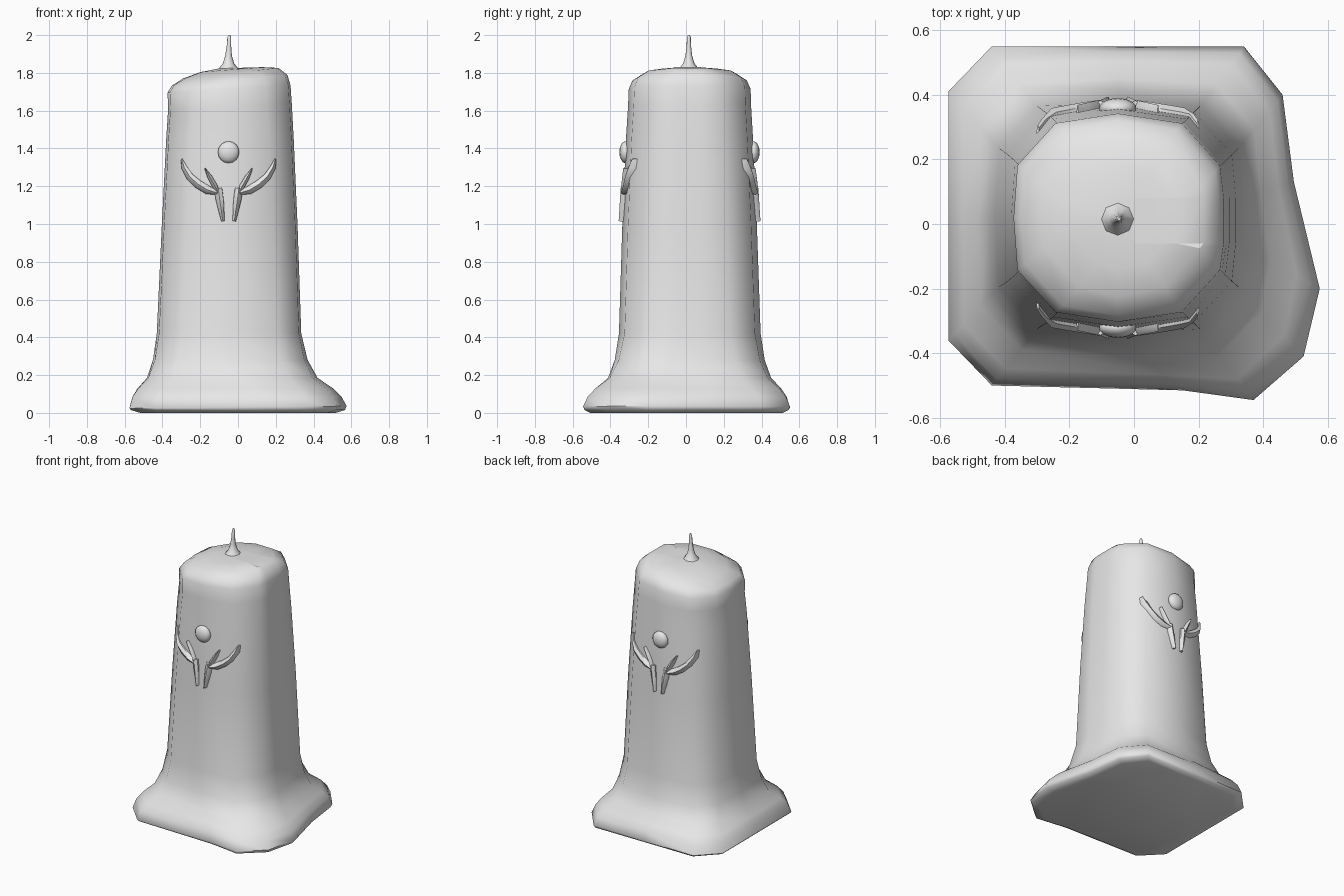
import bpy, bmesh, math
from mathutils import Vector
from mathutils.bvhtree import BVHTree

if "Cube" in bpy.data.objects:
    bpy.data.objects.remove(bpy.data.objects["Cube"])

wax = bpy.data.materials.new("pale_grey")
wax.diffuse_color = (0.8, 0.8, 0.8, 1)
wax.use_nodes = True
wax.node_tree.nodes["Principled BSDF"].inputs["Base Color"].default_value = wax.diffuse_color
CX, CY = -0.05, 0.02


def finish(name, bm, angle):
    bmesh.ops.recalc_face_normals(bm, faces=bm.faces)
    me = bpy.data.meshes.new(name)
    bm.to_mesh(me)
    ob = bpy.data.objects.new(name, me)
    bpy.context.collection.objects.link(ob)
    me.materials.append(wax)
    bpy.ops.object.select_all(action='DESELECT')
    ob.select_set(True)
    bpy.context.view_layer.objects.active = ob
    bpy.ops.object.shade_smooth_by_angle(angle=math.radians(angle))
    return ob


def loft(bm, rings, caps=True):
    vs = [[bm.verts.new(p) for p in r] for r in rings]
    n = len(vs[0])
    for a, b in zip(vs, vs[1:]):
        for i in range(n):
            bm.faces.new((a[i], a[(i + 1) % n], b[(i + 1) % n], b[i]))
    if caps:
        bm.faces.new(vs[0])
        bm.faces.new(vs[-1])


def ring(x0, x1, y0, y1, c, bulge, z, tilt=0.0):
    """Bulged square with cut corners, thirteen points."""
    b, s = bulge, bulge * 0.4
    pts = [(x0 + c, y1 - b), (CX, y1), (x1 - c, y1 - b),
           (x1 - s, y1 - c - b), (x1, CY + 0.06), (x1, CY - 0.08), (x1 - s, y0 + c + b),
           (x1 - c, y0 + b), (CX, y0), (x0 + c, y0 + b),
           (x0 + s, y0 + c + b), (x0, CY), (x0 + s, y1 - c - b)]
    return [Vector((x, y, z + tilt * (x - CX))) for x, y in pts]


# Candle body: spreading, uneven foot
foot = [(-.44, .55), (-.05, .55), (.34, .55), (.46, .40), (.495, .13), (.575, -.20),
        (.525, -.41), (.37, -.545), (.15, -.515), (-.44, -.50),
        (-.575, -.36), (-.575, .02), (-.575, .41)]
foot = [Vector((x, y, 0.03 + 0.01 * x)) for x, y in foot]
waist = ring(-.43, .335, -.355, .395, .13, .03, .42)
rings = [[Vector((p.x * .9, p.y * .93, 0)) for p in foot],
         [Vector((p.x * .985, p.y * .985, 0.015)) for p in foot], foot]
for z, f in ((.085, .89), (.13, .70), (.185, .36), (.28, .14)):
    r = [w.lerp(p, f) for w, p in zip(waist, foot)]
    for p in r:
        p.z = z
    rings.append(r)
rings.append(waist)
# Tapering shaft and softly sloping top
rings += [ring(-.403, .315, -.337, .375, .13, .03, 1.0),
          ring(-.38, .295, -.318, .355, .13, .03, 1.45),
          ring(-.37, .285, -.307, .345, .13, .03, 1.62, .04),
          ring(-.373, .278, -.303, .342, .13, .03, 1.715, .06),
          ring(-.35, .262, -.283, .322, .13, .03, 1.76, .09),
          ring(-.29, .215, -.225, .265, .12, .03, 1.797, .11),
          ring(-.20, .13, -.14, .18, .09, .02, 1.816, .08),
          ring(-.10, .00, -.03, .07, .03, .01, 1.825, .03)]
bm = bmesh.new()
loft(bm, rings)
bmesh.ops.recalc_face_normals(bm, faces=bm.faces)
tree = BVHTree.FromBMesh(bm)
finish("candle_body", bm, 50)

# Wick: thin stem flaring into the wax
bm = bmesh.new()
loft(bm, [[Vector((CX + dx + r * math.cos(i * math.pi / 4), CY - .005 + r * math.sin(i * math.pi / 4), z))
           for i in range(8)]
          for z, r, dx in ((1.80, .065, 0), (1.828, .048, 0), (1.85, .03, 0), (1.89, .018, 0),
                           (1.94, .012, .002), (1.99, .010, .004), (2.0, .005, .004))])
finish("wick", bm, 60)


def on_wall(x, z, side, lift):
    hit = tree.ray_cast(Vector((x, side * 2, z)), Vector((0, -side, 0)))[0]
    return Vector((x, hit.y + side * lift, z))


# Relief strokes, given as offset from centre, height, half width
strokes = {
    "arm": [(.248, 1.345, .004), (.235, 1.30, .016), (.205, 1.25, .021),
            (.16, 1.21, .024), (.11, 1.18, .024), (.06, 1.165, .012)],
    "leaf": [(.125, 1.295, .003), (.10, 1.25, .013), (.072, 1.20, .015), (.055, 1.16, .006)],
    "leg": [(.055, 1.19, .022), (.047, 1.13, .022), (.038, 1.07, .016), (.03, 1.015, .009)],
}
for side, label in ((-1, "front"), (1, "back")):
    for name, pts in strokes.items():
        bm = bmesh.new()
        for m in (-1, 1):
            rows = []
            for i, (x, z, w) in enumerate(pts):
                a, b = pts[max(i - 1, 0)], pts[min(i + 1, len(pts) - 1)]
                d = Vector((b[0] - a[0], b[1] - a[1])).normalized()
                rows.append([on_wall(CX + m * (x - d.y * w * k), z + d.x * w * k, side, h)
                             for k, h in ((-1, -.01), (-.9, .01), (0, .024), (.9, .01), (1, -.01))])
            loft(bm, rows)
        finish(f"{label}_relief_{name}s", bm, 50)
    # Round boss above the strokes
    bm = bmesh.new()
    bmesh.ops.create_uvsphere(bm, u_segments=14, v_segments=8, radius=.058)
    c = on_wall(CX, 1.38, side, 0)
    for v in bm.verts:
        v.co = Vector((v.co.x, v.co.y * .55, v.co.z)) + c
    finish(f"{label}_relief_boss", bm, 60)
